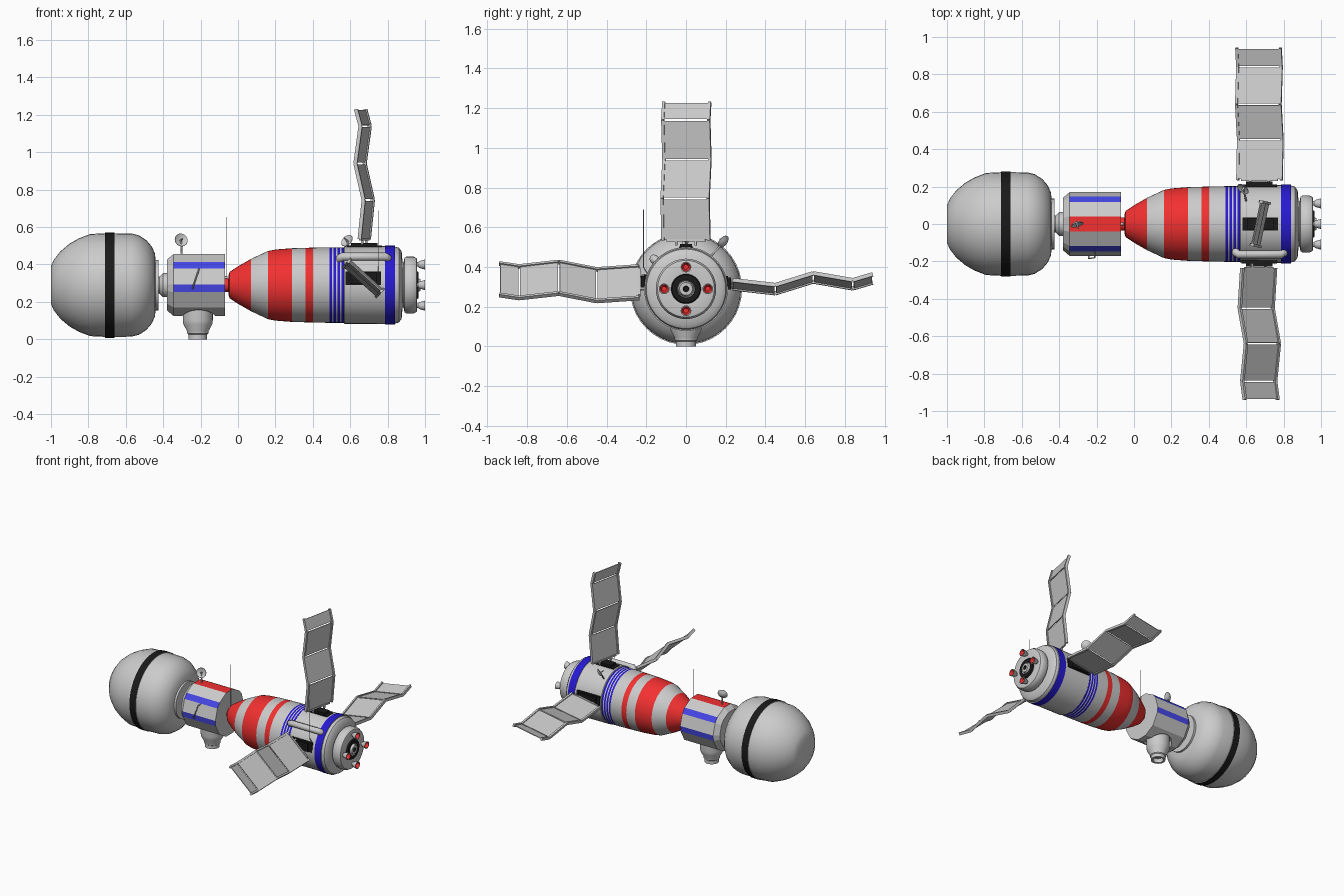
import bpy, bmesh
from math import sin, cos, pi, radians
from mathutils import Vector, Matrix

if "Cube" in bpy.data.objects:
    bpy.data.objects.remove(bpy.data.objects["Cube"])

CZ = 0.29  # height of the long axis


def colour(name, rgb):
    m = bpy.data.materials.new(name)
    m.diffuse_color = (*rgb, 1)
    m.use_nodes = True
    m.node_tree.nodes["Principled BSDF"].inputs["Base Color"].default_value = m.diffuse_color
    return m


RED = colour("red_paint", (0.9, 0.03, 0.03))
BLUE = colour("blue_paint", (0.02, 0.01, 0.65))
LIGHT_BLUE = colour("light_blue_paint", (0.06, 0.06, 0.8))
BLACK = colour("black_paint", (0.01, 0.01, 0.01))
GREY = colour("grey_paint", (0.6, 0.6, 0.6))
MATS = [GREY, RED, BLUE, BLACK, LIGHT_BLUE]


def finish(name, bm, smooth=35):
    bmesh.ops.recalc_face_normals(bm, faces=bm.faces)
    me = bpy.data.meshes.new(name)
    bm.to_mesh(me)
    bm.free()
    for m in MATS:
        me.materials.append(m)
    ob = bpy.data.objects.new(name, me)
    bpy.context.collection.objects.link(ob)
    bpy.ops.object.select_all(action='DESELECT')
    bpy.context.view_layer.objects.active = ob
    ob.select_set(True)
    if smooth:
        bpy.ops.object.shade_smooth_by_angle(angle=radians(smooth))
    return ob


def lathe(name, prof, origin=(0, 0, CZ), axis=(1, 0, 0), angles=None, segs=40, smooth=35, paint=None):
    """Revolve (distance, radius[, material of next band]) around an axis."""
    angles = angles or [2 * pi * i / segs for i in range(segs)]
    rot = Vector((1, 0, 0)).rotation_difference(Vector(axis)).to_matrix().to_4x4()
    mat = Matrix.Translation(origin) @ rot
    bm = bmesh.new()
    rings = [[bm.verts.new(mat @ Vector((p[0], p[1] * cos(a), p[1] * sin(a)))) for a in angles] for p in prof]
    n = len(angles)
    for k in range(len(rings) - 1):
        for i in range(n):
            j = (i + 1) % n
            f = bm.faces.new((rings[k][i], rings[k][j], rings[k + 1][j], rings[k + 1][i]))
            f.material_index = prof[k][2] if len(prof[k]) > 2 else 0
            if paint:
                f.material_index = paint.get(i, 0) if k == 1 else 0
    bm.faces.new(rings[0])
    f = bm.faces.new(rings[-1])
    f.material_index = prof[-1][2] if len(prof[-1]) > 2 else 0
    return finish(name, bm, smooth)


def add_box(bm, centre, axes, size, mat=0):
    """Box with its own axis directions."""
    m = Matrix([a * s for a, s in zip(axes, size)]).transposed().to_4x4()
    m.translation = centre
    vs = bmesh.ops.create_cube(bm, size=1, matrix=m)['verts']
    for f in {f for v in vs for f in v.link_faces}:
        f.material_index = mat


def rod(name, pts, r):
    cu = bpy.data.curves.new(name, 'CURVE')
    cu.dimensions = '3D'
    cu.bevel_depth = r
    cu.bevel_resolution = 2
    cu.use_fill_caps = True
    sp = cu.splines.new('POLY')
    sp.points.add(len(pts) - 1)
    for p, co in zip(sp.points, pts):
        p.co = (*co, 1)
    ob = bpy.data.objects.new(name, cu)
    bpy.context.collection.objects.link(ob)


# Round habitat module with a black belt
lathe("habitat_module", [(-1, .1), (-.985, .135), (-.95, .18), (-.9, .222), (-.85, .25), (-.79, .273),
      (-.71, .277), (-.71, .282, 3), (-.66, .282), (-.66, .277), (-.57, .276), (-.53, .266), (-.49, .24),
      (-.46, .205), (-.445, .17), (-.44, .135), (-.425, .135), (-.425, .05)])
lathe("docking_neck", [(-.43, .045), (-.42, .045), (-.4, .065), (-.37, .065)])

# Faceted node with painted strips
half = [76, 46, 31, 1, -13, -45, -76]
angs = [radians(a) for a in half] + [radians(180 - a) for a in reversed(half)]
paint = {2: 4, 0: 0, 3: 4, 1: 4, 13: 1, 11: 4, 9: 4}
paint = {1: 4, 3: 4, 9: 4, 11: 4, 13: 1}
node = lathe("node_module", [(-.38, .14), (-.345, .17), (-.07, .17)], angles=angs, smooth=0, paint=paint)
cut = lathe("port_cutter", [(0, .097), (.2, .097)], (-.21, 0, .175), (0, 0, -1))
cut.hide_render = True
mod = node.modifiers.new("port_cut", 'BOOLEAN')
mod.operation = 'DIFFERENCE'
mod.solver = 'EXACT'
mod.object = cut
bpy.context.view_layer.objects.active = node
bpy.ops.object.modifier_apply(modifier=mod.name)
bpy.data.objects.remove(cut)
lathe("lower_port", [(0, .08), (.08, .08), (.1, .077), (.135, .058), (.15, .056), (.155, .05), (.18, .05),
      (.18, .036), (.15, .034)], (-.215, 0, .18), (0, 0, -1))
lathe("red_coupling", [(-.09, .036, 1), (-.03, .036)])

# Striped main body
stripes = [(-.05, .055, 1), (-.045, .07, 1), (0, .1, 1), (.07, .14), (.16, .182, 1), (.2, .19, 1),
           (.29, .197), (.36, .199, 1), (.4, .2)]
for x in (.49, .511, .532, .553):
    stripes += [(x, .202, 2), (x + .013, .202)]
stripes += [(.57, .207), (.785, .208), (.785, .211, 2), (.84, .211), (.84, .205), (.86, .2), (.875, .18), (.88, .12)]
lathe("main_body", stripes, segs=48)
lathe("engine_ring", [(.87, .12), (.885, .12), (.89, .145), (.9, .152), (.94, .152), (.955, .143), (.958, .135),
      (.955, .075, 3), (.965, .07, 3), (.965, .045), (.95, .04), (.975, .032), (.975, .015, 3), (.96, .012, 3)])

# Four small thrusters
for i in range(4):
    a = i * pi / 2
    lathe(f"thruster_{i + 1}", [(.94, .012), (.962, .012), (.968, .018), (1, .027), (1, .022, 1), (.975, .012, 1)],
          (0, .11 * cos(a), CZ + .11 * sin(a)), segs=20)


# Folded solar wings with black root plates
def wing(name, root, out, width, joints):
    out, width = Vector(out), Vector(width).normalized()
    nrm = out.cross(width)
    if nrm.dot(Vector((1, 0, 1))) < 0:
        nrm.negate()
    root = Vector(root)
    pts = [root + out * d + nrm * o for d, o in joints]
    bm = bmesh.new()
    for p, q in zip(pts, pts[1:]):
        along = (q - p).normalized()
        up = along.cross(width)
        length, mid = (q - p).length, (p + q) / 2
        add_box(bm, mid, (along, width, up), (length - .01, .225, .006))
        for s in (-1, 1):
            add_box(bm, mid + width * s * .118, (along, width, up), (length, .014, .02))
    # hinge strut and crossbar
    add_box(bm, pts[0], (out, width, nrm), (.012, .2, .014))
    for s in (-1, 1):
        add_box(bm, pts[0] - out * .012 + width * s * .05, (out, width, nrm), (.03, .012, .012))
    finish(name, bm, 0)
    bm = bmesh.new()
    x = Vector((1, 0, 0))
    add_box(bm, root + out * .2, (out, x, out.cross(x)), (.024, .19, .072), 3)
    add_box(bm, root + out * .214, (out, x, out.cross(x)), (.024, .14, .06), 3)
    finish(name + "_root", bm, 0)


def turn(d):
    return cos(radians(d)), sin(radians(d))


c, s = turn(12)
wing("top_wing", (.675, 0, CZ), (0, 0, 1), (s, c, 0),
     [(.245, 0), (.455, .022), (.65, -.023), (.85, .005), (.94, -.02)])
c, s = turn(10)
wing("back_wing", (.67, 0, .318), (0, 1, 0), (c, 0, s),
     [(.235, -.005), (.45, -.03), (.64, .03), (.84, -.005), (.94, .025)])
c, s = turn(42)
wing("front_wing", (.67, 0, .327), (0, -1, 0), (c, 0, -s),
     [(.235, -.005), (.45, -.025), (.64, .025), (.84, -.005), (.94, .015)])

# Side pipe on the main body
rod("side_pipe", [(.545, -.135, .42), (.545, -.155, .435), (.56, -.163, .442), (.785, -.163, .442),
                  (.8, -.155, .435), (.8, -.135, .42)], .022)


# Dish aerials
def dish(name, centre, face, foot):
    lathe(name, [(-.012, .008), (-.008, .02), (.004, .036), (.006, .035), (-.003, .019), (-.005, .006), (.03, .003)],
          centre, Vector(face).normalized(), segs=20)
    rod(name + "_stem", [foot, centre], .005)


dish("node_dish", (-.305, 0, .53), (.3, -1, .3), (-.3, 0, .44))
dish("body_dish", (.585, .19, .525), (-.5, -.6, .5), (.6, .12, .45))

# Whip aerials and handrail
rod("node_aerial", [(-.06, 0, .31), (-.06, 0, .655)], .0025)
rod("node_aerial_foot", [(-.075, 0, .33), (-.055, 0, .33)], .008)
rod("body_aerial", [(.75, -.19, .36), (.75, -.215, .4), (.75, -.215, .69)], .0025)
rod("handrail", [(-.21, -.15, .375), (-.21, -.18, .37), (-.242, -.185, .275), (-.242, -.16, .27)], .004)
